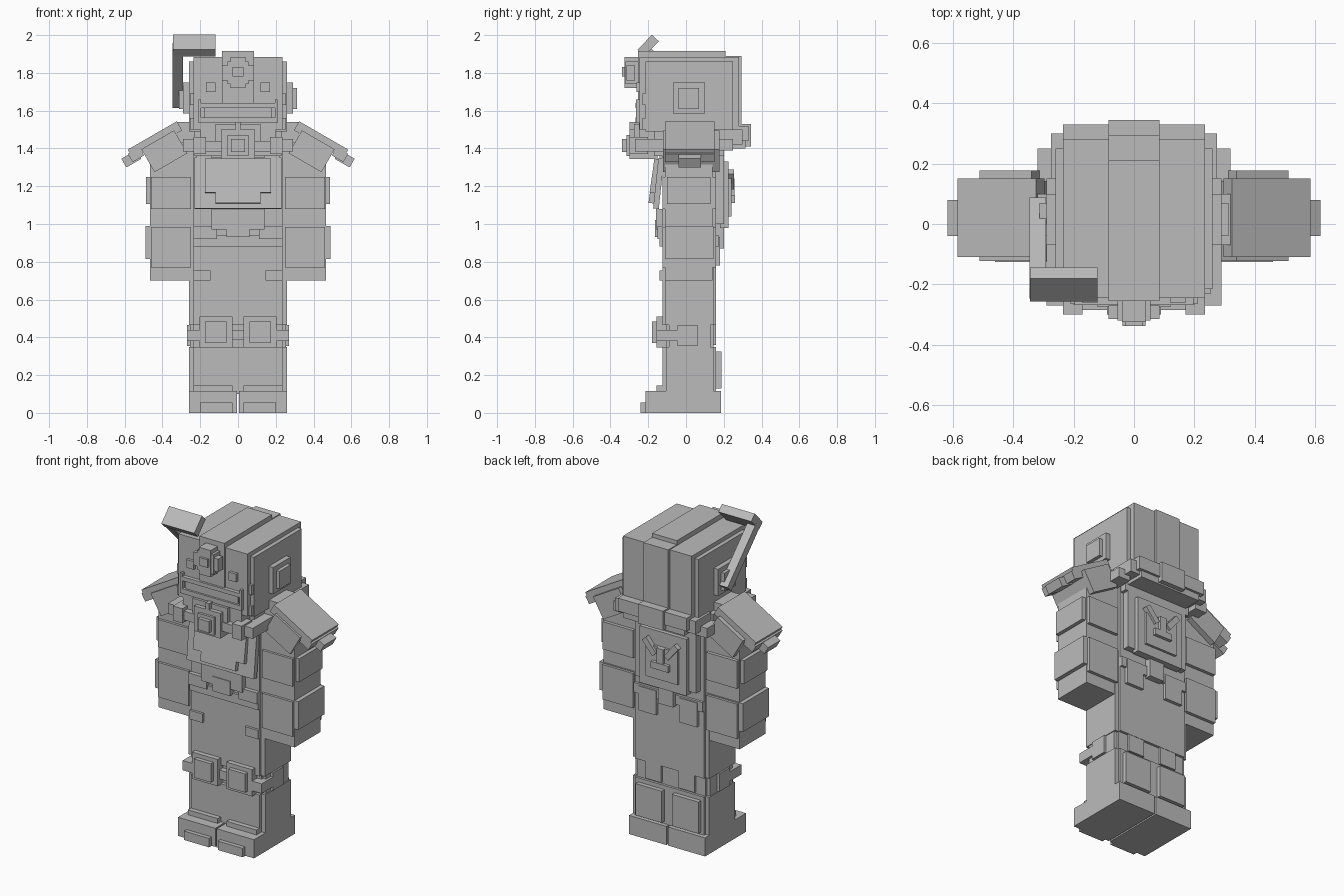
import bpy, bmesh, math
from mathutils import Matrix, Vector

grey = bpy.data.materials.new("plain_grey")
grey.diffuse_color = (0.5, 0.5, 0.5, 1)


def add(name, size, centre, rot=(0, 0, 0)):
    """Box of a given size, turned about its centre (degrees)."""
    bm = bmesh.new()
    bmesh.ops.create_cube(bm, size=1.0)
    m = Matrix.Translation(centre)
    for axis, angle in zip("XYZ", rot):
        m = m @ Matrix.Rotation(math.radians(angle), 4, axis)
    m = m @ Matrix.Diagonal((*size, 1))
    bmesh.ops.transform(bm, matrix=m, verts=bm.verts)
    me = bpy.data.meshes.new(name)
    bm.to_mesh(me)
    bm.free()
    me.materials.append(grey)
    ob = bpy.data.objects.new(name, me)
    bpy.context.collection.objects.link(ob)


def box(name, x0, x1, y0, y1, z0, z1):
    add(name, (x1 - x0, y1 - y0, z1 - z0), ((x0 + x1) / 2, (y0 + y1) / 2, (z0 + z1) / 2))


def mid(name, w, *yz):
    box(name, -w, w, *yz)


def pair(name, x0, x1, *yz):
    box(name + "_left", x0, x1, *yz)
    box(name + "_right", -x1, -x0, *yz)


def turned_pair(name, size, c, rot):
    add(name + "_left", size, c, rot)
    add(name + "_right", size, (-c[0], c[1], c[2]), (rot[0], -rot[1], -rot[2]))


# Boots
pair("boot", 0.005, 0.26, -0.215, 0.185, 0, 0.115)
pair("boot_toe", 0.03, 0.2, -0.24, -0.2, 0, 0.055)
pair("boot_tongue", 0.03, 0.235, -0.155, -0.1, 0.1, 0.145)
pair("calf_guard", 0.035, 0.215, 0.14, 0.187, 0.13, 0.325)

# Legs
mid("lower_legs", 0.235, -0.125, 0.16, 0.1, 0.35)
pair("shin_side", 0.2, 0.26, -0.105, 0.145, 0.1, 0.35)
mid("knees", 0.235, -0.105, 0.145, 0.34, 0.48)
pair("knee_side", 0.2, 0.255, -0.09, 0.13, 0.34, 0.48)
mid("thighs", 0.235, -0.125, 0.16, 0.465, 0.9)
pair("thigh_side", 0.2, 0.26, -0.11, 0.145, 0.465, 0.9)

# Knee pads and straps
pair("knee_pad", 0.03, 0.205, -0.155, -0.1, 0.345, 0.51)
pair("knee_pad_plate", 0.06, 0.175, -0.18, -0.15, 0.37, 0.485)
mid("knee_strap", 0.03, -0.14, -0.1, 0.385, 0.44)
pair("knee_strap_side", 0.2, 0.27, -0.155, -0.045, 0.38, 0.44)
pair("knee_buckle", 0.25, 0.27, -0.045, 0.06, 0.355, 0.465)
pair("knee_back_strap", 0.06, 0.17, 0.14, 0.158, 0.36, 0.465)

# Torso
mid("torso", 0.235, -0.125, 0.16, 0.85, 1.4)
mid("waist_plate", 0.235, -0.14, 0.175, 0.88, 0.94)
pair("waist_front_step", 0.11, 0.235, -0.15, -0.1, 0.92, 0.99)
mid("belly_plate", 0.14, -0.16, -0.1, 0.97, 1.08)
mid("belly_buckle", 0.06, -0.165, -0.1, 0.93, 1.02)
pair("hip_pouch", 0.145, 0.235, -0.14, -0.1, 0.7, 0.755)
mid("back_pouch", 0.05, 0.15, 0.2, 0.87, 1.0)
pair("back_side_pouch", 0.08, 0.2, 0.15, 0.18, 0.78, 0.93)

# Leaning chest armour
add("chest_plate", (0.46, 0.03, 0.27), (0, -0.145, 1.215), (-6, 0, 0))
add("chest_upper_plate", (0.35, 0.03, 0.18), (0, -0.165, 1.255), (-8, 0, 0))
add("chest_lower_plate", (0.24, 0.03, 0.08), (0, -0.178, 1.15), (-8, 0, 0))
pair("chest_strap", 0.14, 0.22, -0.14, -0.1, 1.3, 1.43)

# Back armour with emblem
mid("back_plate", 0.21, 0.14, 0.2, 1.0, 1.38)
mid("back_inner_plate", 0.16, 0.18, 0.225, 0.98, 1.33)
mid("back_panel", 0.11, 0.2, 0.24, 1.04, 1.24)
mid("emblem_base", 0.06, 0.22, 0.26, 1.11, 1.15)
mid("emblem_stem", 0.022, 0.22, 0.257, 1.12, 1.24)
turned_pair("emblem_wing", (0.035, 0.03, 0.11), (0.075, 0.24, 1.235), (0, 40, 0))

# Arms
pair("arm", 0.235, 0.465, -0.11, 0.14, 0.7, 1.4)
pair("upper_arm_guard", 0.235, 0.488, -0.1, 0.13, 1.105, 1.25)
pair("upper_sleeve", 0.25, 0.46, -0.125, 0.16, 1.08, 1.25)
pair("forearm_guard", 0.235, 0.49, -0.11, 0.145, 0.815, 0.99)
pair("forearm_sleeve", 0.25, 0.46, -0.125, 0.16, 0.77, 0.985)

# Sloping shoulder armour
turned_pair("shoulder_underplate", (0.2, 0.3, 0.14), (0.39, 0.027, 1.385), (0, 30, 0))
turned_pair("shoulder_plate", (0.3, 0.26, 0.055), (0.44, 0.02, 1.445), (0, 30, 0))
turned_pair("shoulder_edge", (0.07, 0.26, 0.05), (0.54, 0.02, 1.367), (0, 30, 0))
turned_pair("shoulder_lip", (0.09, 0.12, 0.053), (0.565, 0.02, 1.345), (0, 30, 0))

# Neck and collar blocks
mid("neck", 0.23, -0.17, 0.2, 1.36, 1.5)
mid("collar_back", 0.21, 0.2, 0.315, 1.4, 1.48)
mid("collar_back_block", 0.085, 0.25, 0.345, 1.41, 1.53)
pair("collar_corner", 0.2, 0.275, 0.15, 0.3, 1.42, 1.5)
pair("collar_side", 0.22, 0.29, -0.07, 0.15, 1.4, 1.49)
pair("collar_knob", 0.25, 0.32, -0.07, 0.1, 1.43, 1.54)
pair("collar_rear_knob", 0.24, 0.32, 0.14, 0.25, 1.39, 1.45)

# Helmet
mid("helmet", 0.26, -0.215, 0.25, 1.49, 1.86)
mid("helmet_shell", 0.235, -0.245, 0.28, 1.5, 1.885)
mid("helmet_ridge", 0.085, -0.255, 0.21, 1.6, 1.915)
mid("helmet_ridge_back", 0.085, 0.2, 0.295, 1.5, 1.89)
mid("helmet_rim_back", 0.235, 0.2, 0.33, 1.44, 1.52)
pair("ear_pad", 0.25, 0.29, -0.07, 0.1, 1.585, 1.75)
pair("ear_cap", 0.28, 0.312, -0.04, 0.07, 1.61, 1.72)

# Face and visor
mid("jaw", 0.2, -0.25, -0.15, 1.43, 1.56)
mid("visor_rim_top", 0.2, -0.268, -0.2, 1.615, 1.64)
mid("visor_rim_bottom", 0.2, -0.268, -0.2, 1.535, 1.565)
mid("visor", 0.18, -0.256, -0.2, 1.56, 1.62)
pair("visor_end", 0.195, 0.21, -0.265, -0.2, 1.535, 1.66)
pair("visor_hinge_top", 0.22, 0.255, -0.23, -0.18, 1.63, 1.69)
pair("visor_hinge_bottom", 0.22, 0.255, -0.23, -0.18, 1.5, 1.56)
pair("brow_stud", 0.12, 0.17, -0.262, -0.2, 1.7, 1.75)

# Breathing mask and hoses
mid("mask_upper", 0.12, -0.275, -0.2, 1.43, 1.53)
mid("mask", 0.09, -0.3, -0.15, 1.345, 1.5)
mid("mask_filter", 0.055, -0.315, -0.2, 1.36, 1.47)
mid("mask_filter_cap", 0.038, -0.338, -0.3, 1.38, 1.45)
mid("mask_ridge", 0.012, -0.3, -0.2, 1.47, 1.54)
pair("hose_inner", 0.08, 0.23, -0.285, -0.2, 1.385, 1.44)
pair("hose_block", 0.17, 0.235, -0.3, -0.2, 1.37, 1.46)
pair("hose_outer", 0.22, 0.29, -0.27, -0.05, 1.385, 1.45)

# Forehead lamp
mid("lamp_upright", 0.04, -0.325, -0.24, 1.72, 1.885)
mid("lamp_bar", 0.085, -0.315, -0.27, 1.76, 1.84)
mid("lamp_core", 0.055, -0.32, -0.24, 1.74, 1.86)
mid("lamp_lens", 0.028, -0.338, -0.3, 1.78, 1.83)

# Raised sight on a slanted arm at the side of the helmet
add("sight_arm", (0.055, 0.05, 0.43), (-0.318, -0.08, 1.785), (44, 0, 0))
add("sight_plate", (0.225, 0.11, 0.05), (-0.2325, -0.2, 1.945), (46, 0, 0))
